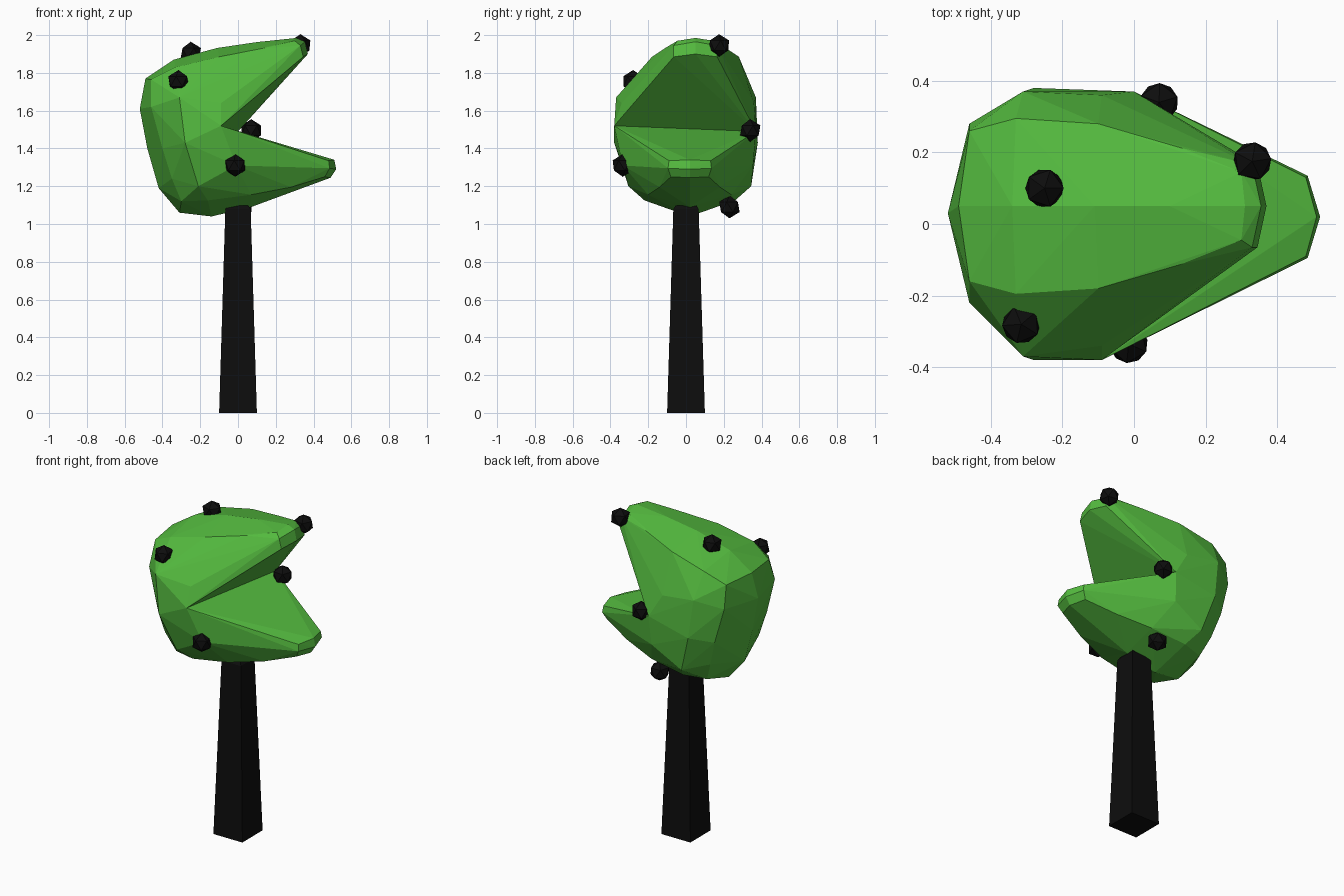
import bpy, bmesh
from mathutils import Matrix, Vector

if "Cube" in bpy.data.objects:
    bpy.data.objects.remove(bpy.data.objects["Cube"])


def material(name, rgb):
    m = bpy.data.materials.new(name)
    m.diffuse_color = (*rgb, 1)
    m.use_nodes = True
    m.node_tree.nodes["Principled BSDF"].inputs["Base Color"].default_value = m.diffuse_color
    return m


green = material("green", (0.09, 0.50, 0.05))
black = material("black", (0.004, 0.004, 0.004))


def finish(bm, name, mat):
    bmesh.ops.recalc_face_normals(bm, faces=bm.faces)
    me = bpy.data.meshes.new(name)
    bm.to_mesh(me)
    bm.free()
    me.materials.append(mat)
    ob = bpy.data.objects.new(name, me)
    bpy.context.collection.objects.link(ob)
    return ob


def hull(name, points, mat):
    bm = bmesh.new()
    for p in points:
        bm.verts.new(p)
    res = bmesh.ops.convex_hull(bm, input=bm.verts)
    junk = {v for v in res["geom_interior"] + res["geom_unused"]
            if isinstance(v, bmesh.types.BMVert)}
    bmesh.ops.delete(bm, geom=list(junk), context="VERTS")
    bmesh.ops.dissolve_limit(bm, angle_limit=0.03, verts=bm.verts, edges=bm.edges)
    return finish(bm, name, mat)


def section(stations, yc):
    # ridge point plus a mirrored pair of shoulder points per station
    pts = []
    for rx, rz, sx, sz, w in stations:
        pts += [(rx, yc, rz), (sx, yc - w, sz), (sx, yc + w, sz)]
    return pts


def pair(x, z, w, yc=0):
    return [(x, yc - w, z), (x, yc + w, z)]


# Shared seam: mouth corners, side bulge and one back ring
seam = [(-0.09, -0.38, 1.52), (0.0, 0.37, 1.49)]
seam += pair(-0.28, 1.43, 0.38) + section([(-0.48, 1.40, -0.40, 1.40, 0.26)], 0.03)

# Upper jaw and back of head
upper = section([
    (0.37, 1.90, 0.345, 1.885, 0.115),
    (0.355, 1.965, 0.33, 1.945, 0.115),
    (0.31, 1.985, 0.30, 1.97, 0.095),
    (0.10, 1.963, 0.13, 1.93, 0.163),
    (-0.11, 1.932, -0.10, 1.885, 0.23),
    (-0.34, 1.87, -0.33, 1.83, 0.245),
    (-0.49, 1.77, -0.46, 1.765, 0.21)], 0.05)
upper += section([(-0.52, 1.61, -0.46, 1.62, 0.25)], 0.03)
upper += pair(-0.31, 1.67, 0.37) + pair(-0.09, 1.64, 0.35, 0.01)
hull("upper_jaw", upper + seam, green)

# Lower jaw
lower = section([
    (-0.42, 1.19, -0.35, 1.24, 0.24),
    (-0.31, 1.06, -0.30, 1.12, 0.20),
    (-0.14, 1.04, -0.16, 1.125, 0.24),
    (0.07, 1.09, 0.07, 1.155, 0.22),
    (0.28, 1.165, 0.28, 1.195, 0.16),
    (0.49, 1.245, 0.46, 1.25, 0.10),
    (0.52, 1.29, 0.485, 1.295, 0.115),
    (0.51, 1.34, 0.48, 1.335, 0.11)], 0.02)
lower += pair(-0.21, 1.20, 0.325, 0.02) + pair(-0.01, 1.31, 0.345, 0.01)
hull("lower_jaw", lower + seam, green)

# Square tapered stem with a chamfered top
stem = []
for r, z in ((0.10, 0), (0.067, 1.08), (0.055, 1.098)):
    stem += [(sx * r, sy * r, z) for sx in (-1, 1) for sy in (-1, 1)]
hull("stem", stem, black)

# Faceted warts
spots = [(-0.25, 0.10, 1.905), (-0.315, -0.28, 1.755), (0.33, 0.175, 1.945),
         (-0.015, -0.335, 1.31), (0.07, 0.34, 1.495), (0.02, 0.23, 1.09)]
for i, p in enumerate(spots):
    bm = bmesh.new()
    bmesh.ops.create_icosphere(bm, subdivisions=1, radius=0.06,
                               matrix=Matrix.Translation(Vector(p)) @ Matrix.Rotation(i * 0.7, 4, "Z"))
    finish(bm, f"wart_{i + 1}", black)
